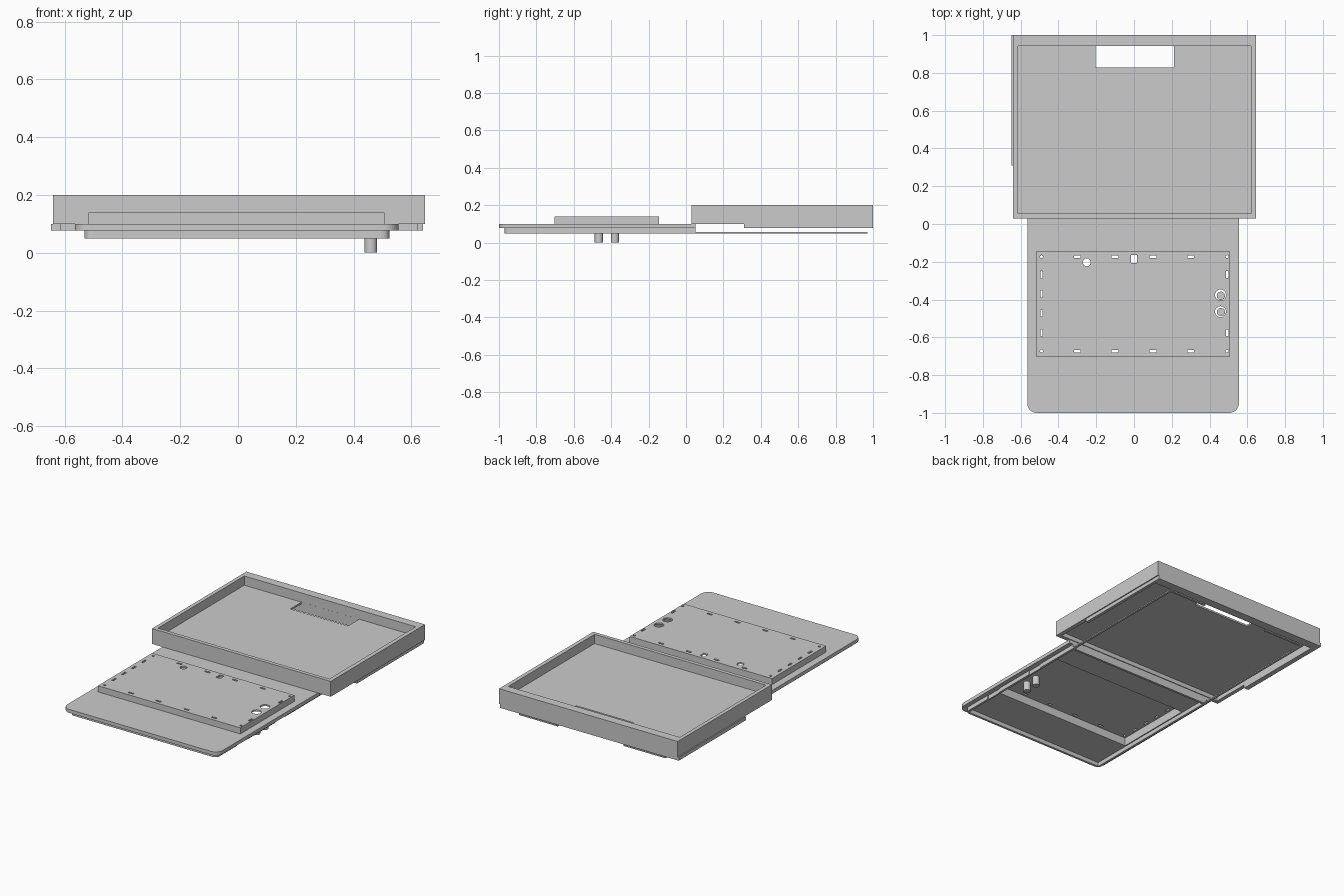
import bpy
import bmesh
from mathutils import Matrix

if "Cube" in bpy.data.objects:
    bpy.data.objects.remove(bpy.data.objects["Cube"], do_unlink=True)

grey = bpy.data.materials.new("plain grey")
grey.use_nodes = True
COLOUR = (0.6, 0.6, 0.6, 1)
grey.diffuse_color = COLOUR
grey.node_tree.nodes["Principled BSDF"].inputs["Base Color"].default_value = COLOUR


def add_box(bm, x, y, z):
    size = Matrix.Diagonal((x[1] - x[0], y[1] - y[0], z[1] - z[0], 1))
    middle = Matrix.Translation((sum(x) / 2, sum(y) / 2, sum(z) / 2))
    bmesh.ops.create_cube(bm, size=1, matrix=middle @ size)


def add_rod(bm, x, y, z, radius, sides=24):
    bmesh.ops.create_cone(bm, cap_ends=True, segments=sides, radius1=radius, radius2=radius,
                          depth=z[1] - z[0], matrix=Matrix.Translation((x, y, sum(z) / 2)))


def finish(bm, name):
    mesh = bpy.data.meshes.new(name)
    bm.to_mesh(mesh)
    bm.free()
    mesh.materials.append(grey)
    ob = bpy.data.objects.new(name, mesh)
    bpy.context.collection.objects.link(ob)
    return ob


def box(name, x, y, z):
    bm = bmesh.new()
    add_box(bm, x, y, z)
    return finish(bm, name)


def cut(target, bm):
    cutter = finish(bm, "cutter")
    cutter.hide_render = True
    mod = target.modifiers.new("cut", "BOOLEAN")
    mod.operation = "DIFFERENCE"
    mod.solver = "EXACT"
    mod.object = cutter
    bpy.context.view_layer.objects.active = target
    bpy.ops.object.modifier_apply(modifier=mod.name)
    bpy.data.objects.remove(cutter, do_unlink=True)


def cut_box(target, x, y, z):
    bm = bmesh.new()
    add_box(bm, x, y, z)
    cut(target, bm)


def round_front(bm, radius):
    # Round the two upright edges at the front
    front = min(v.co.y for v in bm.verts)
    edges = [e for e in bm.edges
             if all(v.co.y < front + 0.001 for v in e.verts)
             and abs(e.verts[0].co.z - e.verts[1].co.z) > 0.001]
    bmesh.ops.bevel(bm, geom=edges, offset=radius, segments=8, profile=0.5, affect="EDGES")


# Tray: a thin floor between walls, hollow above and below, with a handle slot
INNER_X, INNER_Y = (-0.615, 0.62), (0.055, 0.943)
tray = box("tray", (-0.64, 0.647), (0.03, 1.0), (0.1, 0.2))
cut_box(tray, INNER_X, INNER_Y, (0.14, 0.3))
cut_box(tray, INNER_X, INNER_Y, (0.0, 0.128))
cut_box(tray, (-0.203, 0.212), (0.828, 0.9425), (0.11, 0.15))

# Shallow rim under the tray
rim = box("tray_under_rim", (-0.648, 0.64), (0.31, 1.0), (0.077, 0.1))
cut_box(rim, INNER_X, (0.2, 0.943), (0.0, 0.2))

# Thin lip below the tray, open at the slot
lip = box("tray_thin_lip", (-0.532, 0.525), (0.05, 0.97), (0.05, 0.058))
cut_box(lip, (-0.517, 0.51), (0.0, 0.955), (0.0, 0.2))
cut_box(lip, (-0.23, 0.245), (0.9, 1.1), (0.0, 0.2))

# Base plate, opened under the raised deck
bm = bmesh.new()
add_box(bm, (-0.565, 0.555), (-1.0, 0.05), (0.077, 0.1))
round_front(bm, 0.05)
plate = finish(bm, "base_plate")
cut_box(plate, (-0.51, 0.502), (-0.692, -0.155), (0.0, 0.2))

# Closed lip around the underside of the base plate, with shallow side recesses
bm = bmesh.new()
add_box(bm, (-0.532, 0.525), (-0.97, 0.05), (0.05, 0.077))
round_front(bm, 0.03)
plate_lip = finish(bm, "base_lip")
cut_box(plate_lip, (-0.517, 0.51), (-0.955, 0.035), (0.0, 0.2))
for y in ((-0.76, -0.65), (-0.37, -0.26)):
    cut_box(plate_lip, (0.52, 0.6), y, (0.0, 0.2))

# Raised hollow deck
deck = box("raised_deck", (-0.518, 0.508), (-0.702, -0.145), (0.1, 0.14))
cut_box(deck, (-0.51, 0.502), (-0.692, -0.155), (0.0, 0.13))

# Vent slots, corner holes and openings in the deck
through = (0.12, 0.16)
bm = bmesh.new()
for y in (-0.173, -0.673):
    for x in (-0.3, -0.1, 0.1, 0.3):
        add_box(bm, (x - 0.018, x + 0.018), (y - 0.006, y + 0.006), through)
    for x in (-0.49, 0.493):
        add_rod(bm, x, y, through, 0.008, 12)
for x in (-0.49, 0.494):
    for i in range(4):
        y = -0.267 - 0.103 * i
        if x < 0 or i in (0, 3):
            add_box(bm, (x - 0.006, x + 0.006), (y - 0.018, y + 0.018), through)
add_rod(bm, -0.25, -0.203, through, 0.021)
add_box(bm, (-0.015, 0.015), (-0.206, -0.165), through)
for y in (-0.376, -0.464):
    add_rod(bm, 0.458, y, through, 0.029)
cut(deck, bm)

# Two pegs below the deck holes
for name, y in (("rear_peg", -0.38), ("front_peg", -0.466)):
    bm = bmesh.new()
    add_rod(bm, 0.46, y, (0.0, 0.06), 0.022)
    peg = finish(bm, name)
    bpy.ops.object.select_all(action="DESELECT")
    peg.select_set(True)
    bpy.context.view_layer.objects.active = peg
    bpy.ops.object.shade_smooth_by_angle()
